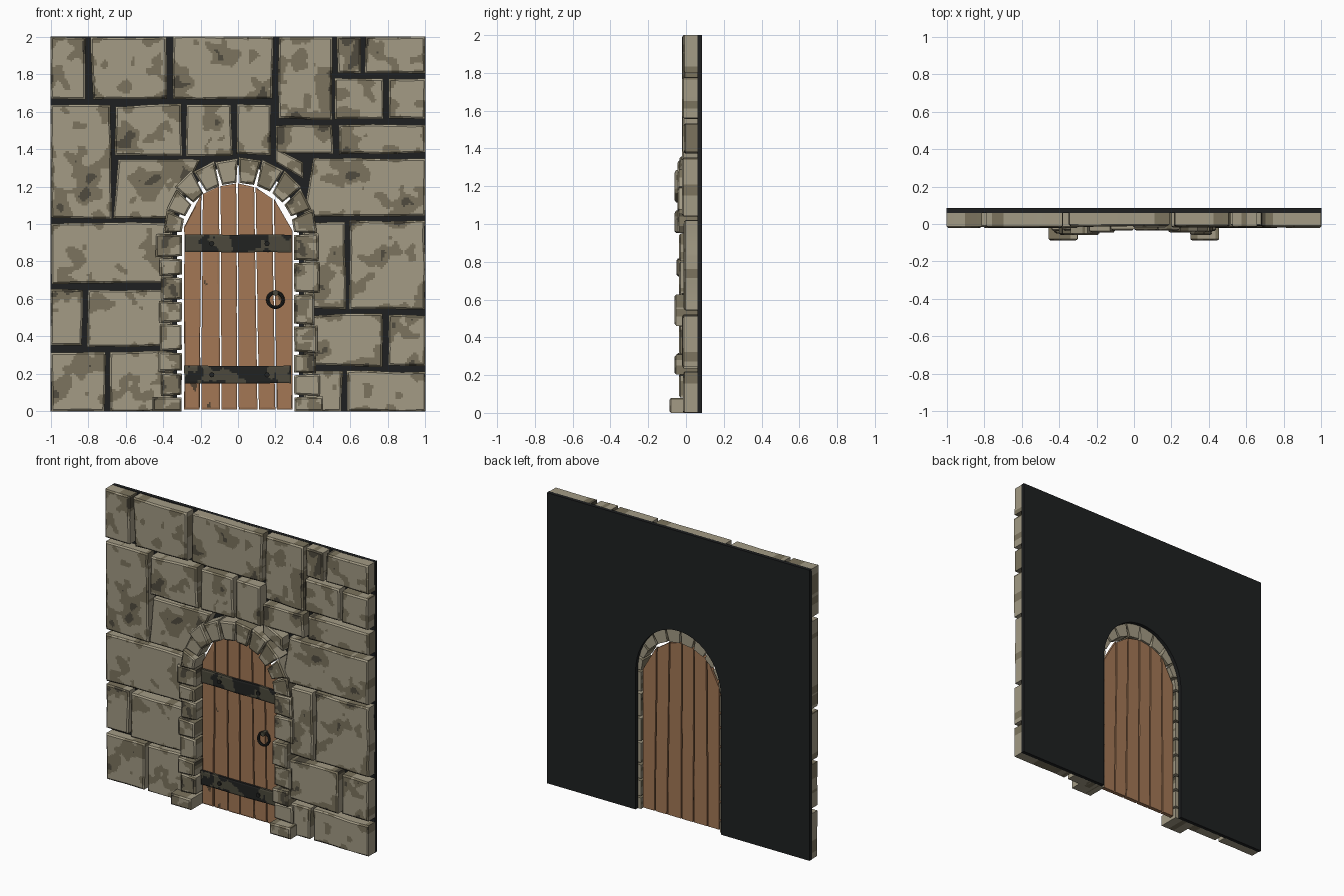
import bpy, bmesh, math, random
from mathutils import Vector, noise

random.seed(4)
cube = bpy.data.objects.get("Cube")
if cube:
    bpy.data.objects.remove(cube, do_unlink=True)


def material(name, rgb):
    lin = [((c / 255 + 0.055) / 1.055) ** 2.4 for c in rgb] + [1.0]
    m = bpy.data.materials.new(name)
    m.use_nodes = True
    m.diffuse_color = lin
    m.node_tree.nodes["Principled BSDF"].inputs["Base Color"].default_value = lin
    return m


LIGHT = material("light stone", (163, 155, 133))
MID = material("weathered stone", (124, 116, 94))
DARK = material("dark stone", (80, 75, 62))
MORTAR = material("black mortar", (30, 32, 33))
WOOD = material("brown wood", (163, 119, 85))
GRAIN = material("dark wood", (84, 68, 50))
IRON = material("black iron", (33, 34, 33))
RUST = material("worn iron", (76, 73, 60))


def blotch(p, scale):
    return noise.noise(p * scale) + 0.5 * noise.noise(p * scale * 2.7)


# Colour rules: face centre, distance to the block edge, offset per block
def stone_rule(p, edge, seed):
    n = blotch(p + seed, 7) - 0.22 * max(0, 1 - edge / 0.05)
    return 2 if n < -0.62 else 1 if n < -0.2 else 0


def arch_rule(p, edge, seed):
    n = blotch(p + seed, 9) - 0.12
    return 2 if n < -0.62 else 1 if n < -0.12 else 0


def wood_rule(p, edge, seed):
    return 1 if blotch(p + seed, 13) < -0.72 else 0


def iron_rule(p, edge, seed):
    return 1 if blotch(p + seed, 10) + 0.9 * (0.16 - abs(p.x)) < 0 else 0


STONE = (LIGHT, MID, DARK)


def finish(name, bm, mats):
    bmesh.ops.recalc_face_normals(bm, faces=bm.faces[:])
    me = bpy.data.meshes.new(name)
    bm.to_mesh(me)
    bm.free()
    for m in mats:
        me.materials.append(m)
    ob = bpy.data.objects.new(name, me)
    bpy.context.collection.objects.link(ob)
    return ob


# A chiselled block: four corners in x and z, front and back depth
def block(name, corners, front, back, mats, rule, wobble=0.007, chamfer=0.008, cell=0.01):
    bl, br, tr, tl = [Vector((x, 0, z)) for x, z in corners]
    seed = Vector([random.uniform(-50, 50) for _ in range(3)])
    w, h = (br - bl).length, (tl - bl).length
    w, h = max(w, (tr - tl).length), max(h, (tr - br).length)
    nu, nv = max(3, round(w / cell)), max(3, round(h / cell))
    bm = bmesh.new()
    grid = []
    for j in range(nv + 1):
        row = []
        for i in range(nu + 1):
            u, v = i / nu, j / nv
            p = bl.lerp(br, u).lerp(tl.lerp(tr, u), v)
            p += noise.noise_vector(p * 5 + seed) * wobble
            rim = i in (0, nu) or j in (0, nv)
            p.y = front + (chamfer if rim else 0)
            p.x = min(1, max(-1, p.x))
            p.z = min(2, max(0, p.z))
            row.append(bm.verts.new(p))
        grid.append(row)
    for j in range(nv):
        for i in range(nu):
            f = bm.faces.new((grid[j][i], grid[j][i + 1], grid[j + 1][i + 1], grid[j + 1][i]))
            u, v = (i + 0.5) / nu, (j + 0.5) / nv
            edge = min(u * w, (1 - u) * w, v * h, (1 - v) * h)
            f.material_index = rule(f.calc_center_median(), edge, seed)
    loop = grid[0][:-1] + [r[-1] for r in grid[:-1]] + grid[-1][:0:-1] + [r[0] for r in grid[:0:-1]]
    rear = [bm.verts.new((v.co.x, back, v.co.z)) for v in loop]
    for k in range(len(loop)):
        n = (k + 1) % len(loop)
        f = bm.faces.new((loop[k], loop[n], rear[n], rear[k]))
        f.material_index = rule(f.calc_center_median(), 0.03, seed)
    bm.faces.new(rear)
    return finish(name, bm, mats)


# Arch geometry shared by the wall opening and the arch stones
SPRING = 0.95


def arch_point(rx, rz, a):
    return (rx * math.cos(a), SPRING + rz * math.sin(a))


# Mortar backing with the arched doorway
bm = bmesh.new()
outline = [(-0.325, 0), (-1, 0), (-1, 2), (1, 2), (1, 0), (0.325, 0)]
outline += [arch_point(0.325, 0.365, math.pi * k / 24) for k in range(25)]
face = bm.faces.new([bm.verts.new((x, 0.06, z)) for x, z in outline])
ext = bmesh.ops.extrude_face_region(bm, geom=[face], use_keep_orig=True)
for v in ext["geom"]:
    if isinstance(v, bmesh.types.BMVert):
        v.co.y = 0.085
finish("mortar_wall", bm, [MORTAR])

# Wall courses: bottom, top, joint positions along x
courses = [
    (1.655, 2, (-1, -0.795, -0.365, 0.2)), (1.55, 2, (0.2, 0.515)),
    (1.79, 2, (0.515, 0.67, 1)), (1.55, 1.79, (0.505, 0.79, 1)),
    (1.02, 1.645, (-1, -0.665)), (1.355, 1.65, (-0.665, -0.285, -0.02, 0.19)),
    (1.36, 1.545, (0.19, 0.52, 1)), (0.67, 1.015, (-1, -0.35)),
    (0.335, 0.66, (-1, -0.82, -0.35)), (0, 0.33, (-1, -0.7, -0.35)),
    (0.53, 1.03, (0.35, 0.585, 1)), (0.23, 0.53, (0.35, 0.785, 1)),
    (0, 0.23, (0.35, 0.57, 1)),
]
FIXED = (-1, 1, 0, 2, -0.35, 0.35)


def inset(value, direction):
    if value in FIXED:
        return value
    return value + direction * 0.013 + random.uniform(-0.005, 0.005)


for z0, z1, joints in courses:
    for x0, x1 in zip(joints, joints[1:]):
        quad = [(inset(x, dx), inset(z, dz)) for x, z, dx, dz in
                ((x0, z0, 1, 1), (x1, z0, -1, 1), (x1, z1, -1, -1), (x0, z1, 1, -1))]
        block("wall_stone", quad, random.uniform(-0.022, -0.008), 0.062, STONE, stone_rule)

# Shaped stones beside the arch
block("left_shoulder_stone", [(-0.665, 1.03), (-0.345, 1.03), (-0.2, 1.345), (-0.64, 1.345)],
      -0.015, 0.062, STONE, stone_rule, 0.004)
block("right_shoulder_stone", [(0.35, 1.04), (1, 1.04), (1, 1.35), (0.4, 1.35)],
      -0.02, 0.062, STONE, stone_rule, 0.004)
block("wedge_stone", [(0.2, 1.33), (0.35, 1.24), (0.345, 1.33), (0.2, 1.405)],
      -0.02, 0.062, STONE, stone_rule, 0.003)

# Arch stones with joints that open toward the doorway
COUNT = 10
for k in range(COUNT):
    a0, a1 = math.pi * k / COUNT, math.pi * (k + 1) / COUNT
    r = 0.41 + random.uniform(-0.012, 0.015)
    quad = [arch_point(0.3, 0.27, a1 - 0.03), arch_point(0.3, 0.27, a0 + 0.03),
            arch_point(r, r, a0 + 0.004), arch_point(r, r, a1 - 0.004)]
    block("arch_stone", quad, random.choice((-0.06, -0.045, -0.035)), 0.06, STONE, arch_rule, 0.002)

# Door jambs and projecting base stones
jambs = {-1: (0.08, 0.21, 0.32, 0.47, 0.59, 0.72, 0.82, 0.95),
         1: (0.08, 0.2, 0.31, 0.46, 0.63, 0.8, 0.95)}
for side, levels in jambs.items():
    for z0, z1 in zip(levels, levels[1:]):
        xo = side * random.uniform(0.405, 0.44)
        xi = side * 0.3
        quad = [(xi, z0 + 0.009), (xo, z0 + 0.002), (xo, z1 - 0.002), (xi, z1 - 0.009)]
        block("jamb_stone", quad, random.choice((-0.06, -0.05, -0.038)), 0.06, STONE, arch_rule, 0.002)
    xi, xo = side * 0.3, side * 0.455
    block("base_stone", [(xi, 0), (xo, 0), (xo, 0.078), (xi, 0.075)],
          -0.088, 0.06, STONE, arch_rule, 0.002)

# Door planks with tops that follow the arch: bottom x, top x, top height
seams = [(-0.291, -0.291, 0.985), (-0.2, -0.192, 1.16), (-0.092, -0.097, 1.203),
         (0, -0.005, 1.217), (0.108, 0.09, 1.197), (0.203, 0.187, 1.135), (0.295, 0.295, 0.965)]
for (b0, t0, h0), (b1, t1, h1) in zip(seams, seams[1:]):
    g = 0.004
    block("door_plank", [(b0 + g, 0.01), (b1 - g, 0.01), (t1 - g, h1), (t0 + g, h0)],
          0.02, 0.05, (WOOD, GRAIN), wood_rule, 0.0015, 0.003)

# Iron straps with rivets
for z0, z1 in ((0.145, 0.245), (0.845, 0.945)):
    block("iron_strap", [(-0.285, z0 + 0.005), (0.285, z0 + 0.005), (0.285, z1), (-0.285, z1)],
          0.002, 0.022, (IRON, RUST), iron_rule, 0.005, 0.003)
    for x in (-0.14, 0.155):
        bpy.ops.mesh.primitive_cylinder_add(vertices=8, radius=0.014, depth=0.016,
                                            location=(x, 0, (z0 + z1) / 2), rotation=(math.pi / 2, 0, 0))
        bpy.context.object.name = "strap_rivet"
        bpy.context.object.data.materials.append(IRON)

# Ring handle and its mount
bpy.ops.mesh.primitive_torus_add(major_segments=20, minor_segments=8, major_radius=0.041, minor_radius=0.009,
                                 location=(0.2, -0.005, 0.595), rotation=(math.radians(80), 0, 0))
bpy.context.object.name = "ring_handle"
bpy.context.object.data.materials.append(IRON)
bpy.ops.mesh.primitive_cylinder_add(vertices=8, radius=0.016, depth=0.045,
                                    location=(0.2, 0.002, 0.632), rotation=(math.pi / 2, 0, 0))
bpy.context.object.name = "ring_mount"
bpy.context.object.data.materials.append(RUST)
